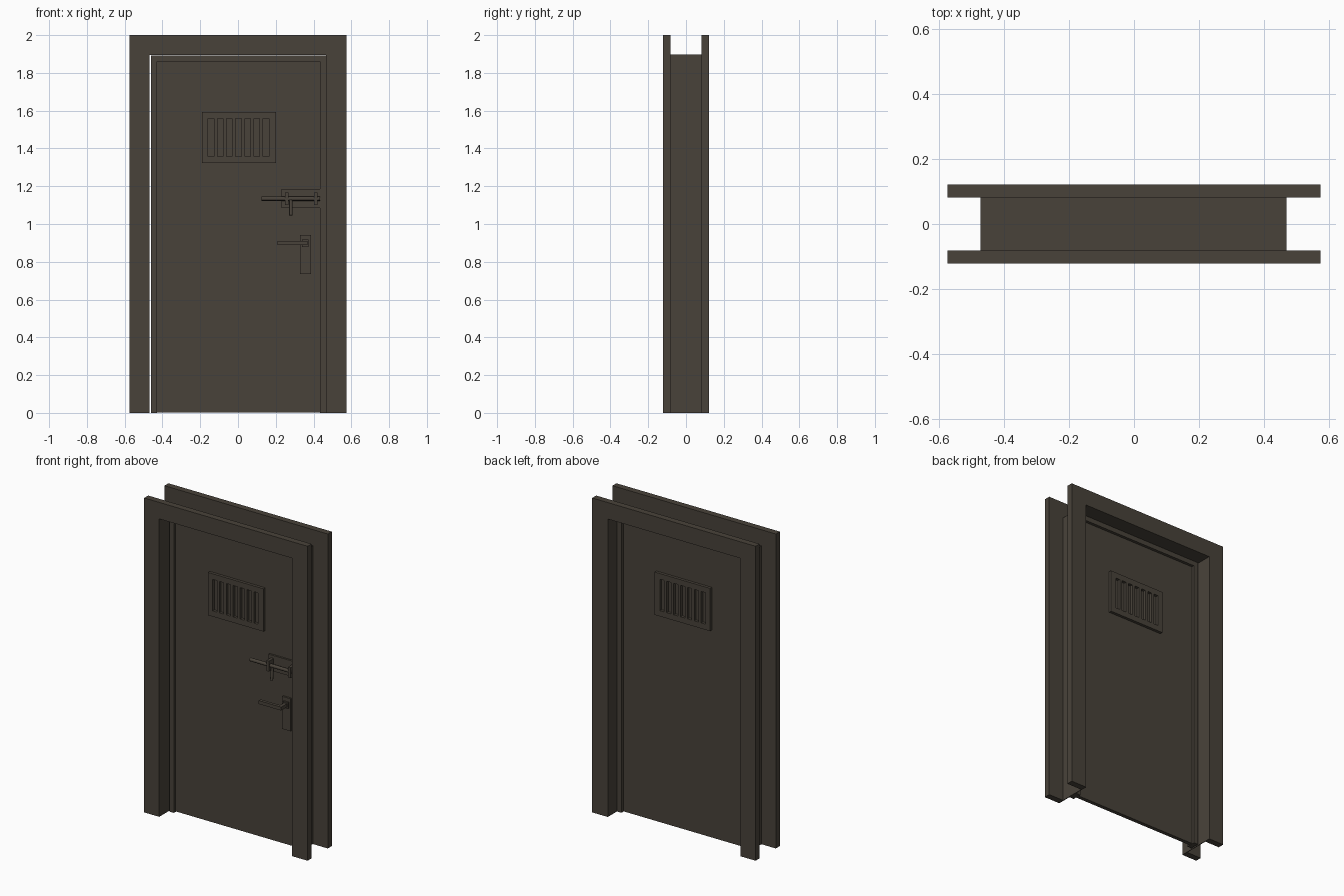
import bpy, bmesh
from mathutils import Vector

if "Cube" in bpy.data.objects:
    bpy.data.objects.remove(bpy.data.objects["Cube"])

steel = bpy.data.materials.new("dark_brown_steel")
steel.diffuse_color = (0.066, 0.055, 0.042, 1)
steel.use_nodes = True
steel.node_tree.nodes["Principled BSDF"].inputs["Base Color"].default_value = steel.diffuse_color


def finish(name, bm):
    bmesh.ops.recalc_face_normals(bm, faces=bm.faces)
    me = bpy.data.meshes.new(name)
    bm.to_mesh(me)
    bm.free()
    me.materials.append(steel)
    ob = bpy.data.objects.new(name, me)
    bpy.context.collection.objects.link(ob)
    return ob


def extrude_y(bm, dy):
    # thicken the flat faces of bm along y
    res = bmesh.ops.extrude_face_region(bm, geom=bm.faces[:], use_keep_orig=True)
    verts = [g for g in res["geom"] if isinstance(g, bmesh.types.BMVert)]
    bmesh.ops.translate(bm, verts=verts, vec=(0, dy, 0))


def profile(name, pts, y0, y1):
    # outline in the xz plane, extruded from y0 to y1
    bm = bmesh.new()
    bm.faces.new([bm.verts.new((x, y0, z)) for x, z in pts])
    extrude_y(bm, y1 - y0)
    return finish(name, bm)


def box(name, x0, x1, y0, y1, z0, z1):
    return profile(name, [(x0, z0), (x1, z0), (x1, z1), (x0, z1)], y0, y1)


def arch(name, xo0, xi0, xi1, xo1, zi, zo, y0, y1):
    # three-sided door surround, open at the floor
    return profile(name, [(xo0, 0), (xi0, 0), (xi0, zi), (xi1, zi),
                          (xi1, 0), (xo1, 0), (xo1, zo), (xo0, zo)], y0, y1)


def rod(name, a, b, r, sides=12):
    a, b = Vector(a), Vector(b)
    bm = bmesh.new()
    bmesh.ops.create_cone(bm, cap_ends=True, segments=sides, radius1=r,
                          radius2=r, depth=(b - a).length)
    rot = (b - a).to_track_quat("Z", "Y").to_matrix()
    bmesh.ops.rotate(bm, verts=bm.verts, cent=(0, 0, 0), matrix=rot)
    bmesh.ops.translate(bm, verts=bm.verts, vec=(a + b) / 2)
    ob = finish(name, bm)
    for p in ob.data.polygons:
        p.use_smooth = len(p.vertices) == 4
    ob.data.set_sharp_from_angle(angle=0.7)
    return ob


def grille(name, y0, y1):
    # plate with seven upright slots
    xs = [-0.19]
    for i in range(7):
        c = -0.143 + i * 0.0485
        xs += [c - 0.015, c + 0.015]
    xs.append(0.20)
    zs = [1.322, 1.358, 1.558, 1.594]
    bm = bmesh.new()
    grid = [[bm.verts.new((x, y0, z)) for z in zs] for x in xs]
    for i in range(len(xs) - 1):
        for j in range(3):
            if not (j == 1 and i % 2 == 1):
                bm.faces.new((grid[i][j], grid[i + 1][j],
                              grid[i + 1][j + 1], grid[i][j + 1]))
    extrude_y(bm, y1 - y0)
    return finish(name, bm)


# door surround: front and back trim, thin lining, door stop
for side, s in (("front", -1), ("back", 1)):
    arch(side + "_trim", -0.575, -0.469, 0.465, 0.575, 1.895, 2.0,
         s * 0.122, s * 0.082)
arch("lining", -0.473, -0.469, 0.465, 0.469, 1.895, 1.898, -0.082, 0.082)
arch("door_stop", -0.460, -0.43, 0.433, 0.470, 1.86, 1.891, -0.03, 0.03)

# door leaf with a grille on each side
box("door_leaf", -0.435, 0.438, -0.012, 0.012, 0.003, 1.865)
for side, s in (("front", -1), ("back", 1)):
    grille(side + "_grille", s * 0.03, s * 0.012)

# sliding bolt
box("bolt_plate", 0.23, 0.433, -0.024, -0.012, 1.085, 1.185)
for i, x in enumerate((0.258, 0.411)):
    box(f"bolt_bracket_{i + 1}", x - 0.009, x + 0.009, -0.07, -0.024, 1.10, 1.167)
rod("bolt_bar", (0.125, -0.053, 1.134), (0.433, -0.053, 1.134), 0.011)
rod("bolt_handle", (0.28, -0.053, 1.134), (0.28, -0.062, 1.046), 0.009)

# lever handle with its lock plate
box("lock_plate", 0.328, 0.386, -0.024, -0.012, 0.735, 0.942)
box("handle_collar", 0.34, 0.374, -0.034, -0.024, 0.878, 0.918)
bm = bmesh.new()
lever = [(0.347, -0.034), (0.368, -0.034), (0.368, -0.092), (0.21, -0.092),
         (0.21, -0.073), (0.347, -0.073)]
f = bm.faces.new([bm.verts.new((x, y, 0.888)) for x, y in lever])
top = bmesh.ops.extrude_face_region(bm, geom=[f], use_keep_orig=True)["geom"]
bmesh.ops.translate(bm, verts=[g for g in top if isinstance(g, bmesh.types.BMVert)],
                    vec=(0, 0, 0.022))
finish("lever_handle", bm)
